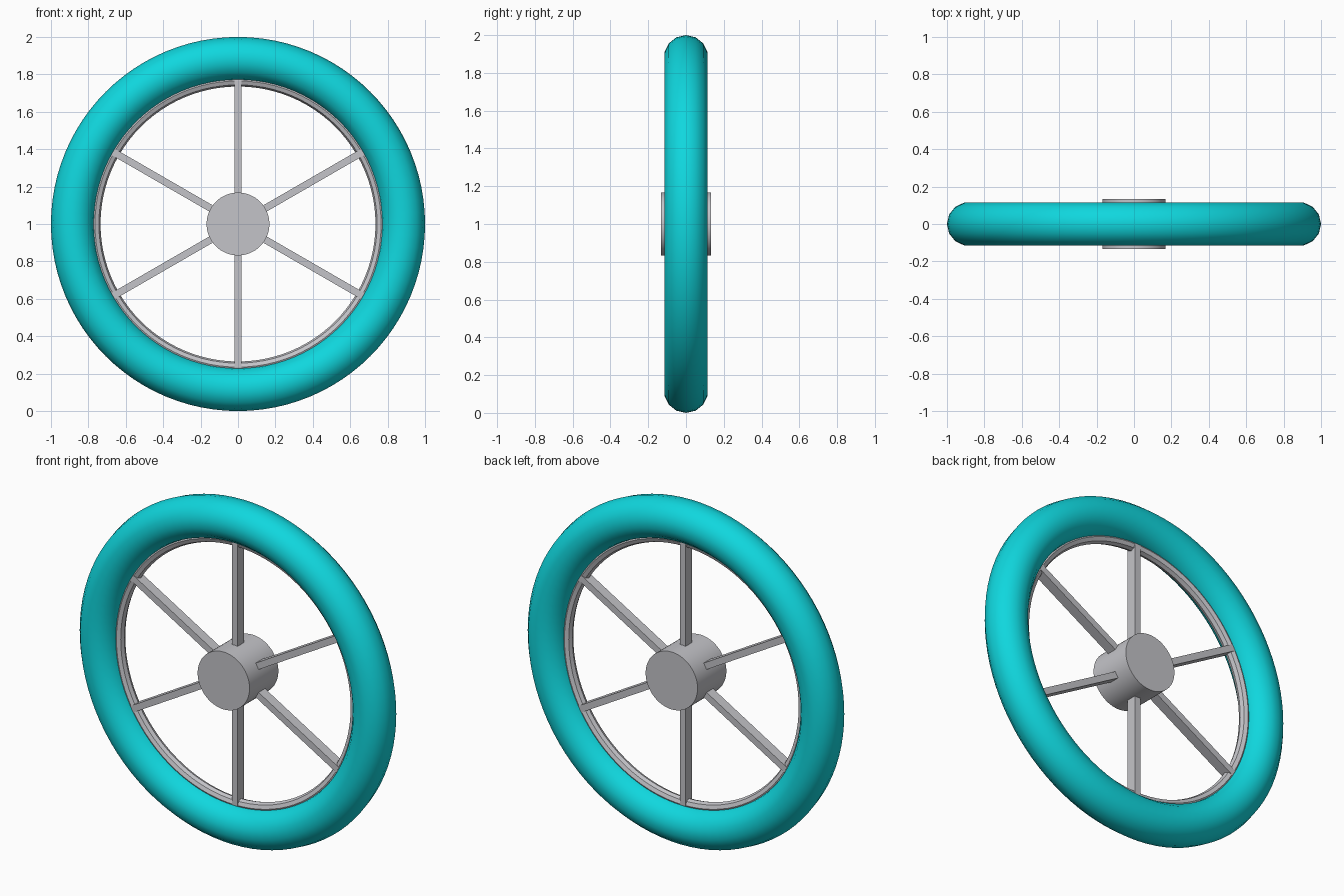
import bpy
import math

cube = bpy.data.objects.get("Cube")
if cube:
    bpy.data.objects.remove(cube, do_unlink=True)


def make_material(name, rgb):
    mat = bpy.data.materials.new(name)
    mat.use_nodes = True
    color = (*rgb, 1.0)
    mat.diffuse_color = color
    mat.node_tree.nodes["Principled BSDF"].inputs["Base Color"].default_value = color
    return mat


teal = make_material("teal_rubber", (0.005, 0.68, 0.73))
grey = make_material("grey_metal", (0.55, 0.55, 0.58))

CENTER = (0, 0, 1)
UPRIGHT = (math.pi / 2, 0, 0)


def finish(name, mat, angle=30):
    """Name, colour and shade the newly added part."""
    obj = bpy.context.object
    obj.name = name
    obj.data.materials.append(mat)
    bpy.ops.object.transform_apply(location=False, rotation=True, scale=True)
    bpy.ops.object.shade_smooth_by_angle(angle=math.radians(angle))
    return obj


def add_ring(name, mat, major, minor, sides):
    bpy.ops.mesh.primitive_torus_add(
        major_radius=major, minor_radius=minor, major_segments=96,
        minor_segments=sides, location=CENTER, rotation=UPRIGHT)
    return finish(name, mat)


# Tire and the thin faceted rim set into its inner edge
add_ring("tire", teal, 0.883, 0.117, 14)
add_ring("rim", grey, 0.765, 0.03, 8)

# Hub
bpy.ops.mesh.primitive_cylinder_add(
    vertices=64, radius=0.168, depth=0.266, location=CENTER, rotation=UPRIGHT)
finish("hub", grey)

# Six flat bar spokes running from the hub into the rim
INNER, OUTER = 0.1, 0.768
for i in range(6):
    angle = i * math.pi / 3
    mid = (INNER + OUTER) / 2
    bpy.ops.mesh.primitive_cube_add(
        size=1, rotation=(0, angle, 0),
        location=(mid * math.sin(angle), 0, 1 + mid * math.cos(angle)))
    bpy.context.object.scale = (0.038, 0.06, OUTER - INNER)
    finish(f"spoke_{i + 1}", grey)
